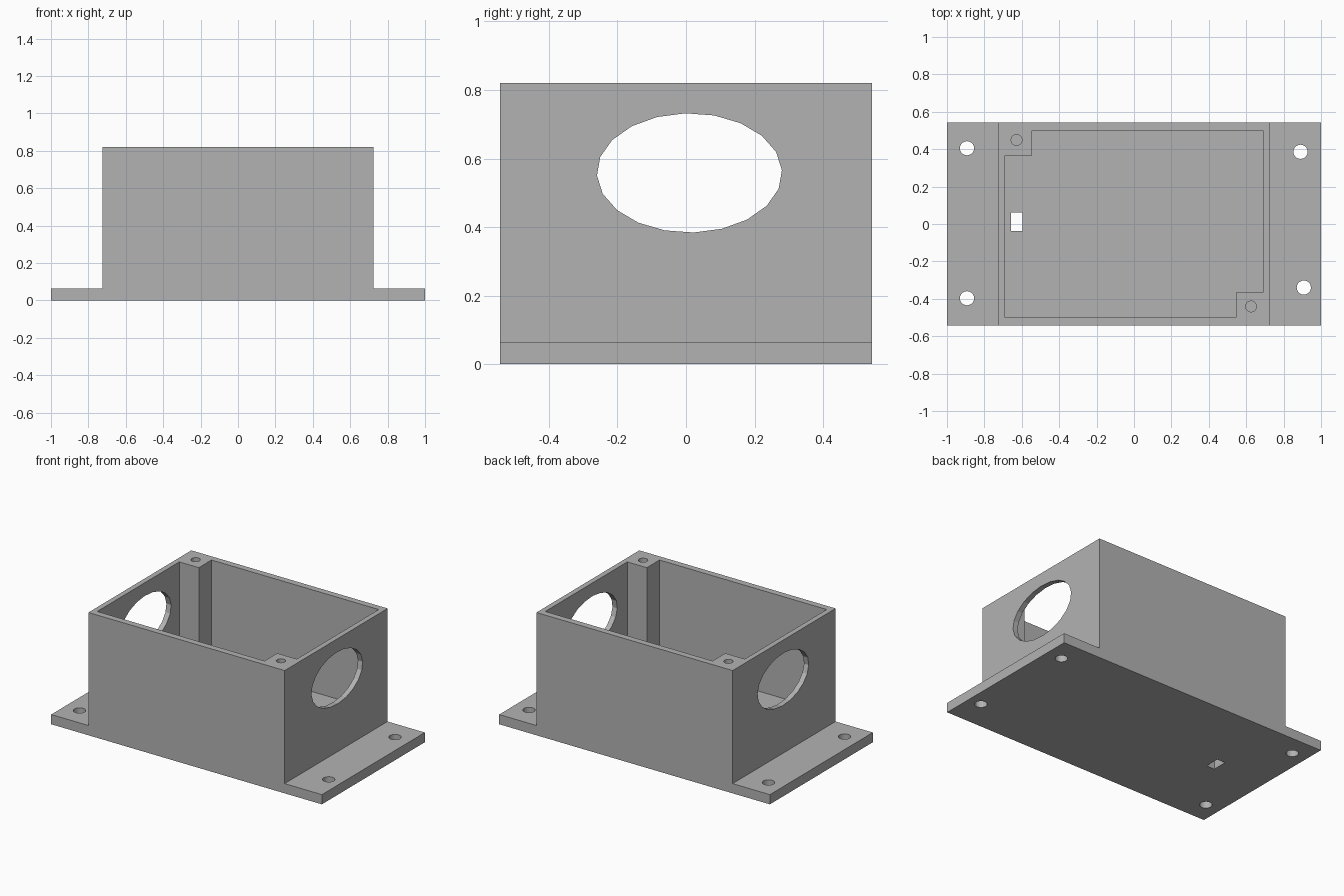
import bpy, bmesh
from math import cos, sin, tau, radians
from mathutils import Vector

if "Cube" in bpy.data.objects:
    bpy.data.objects.remove(bpy.data.objects["Cube"], do_unlink=True)

HALF_X, HALF_Y, TOP = 1.0, 0.543, 0.82
BODY_X, FLANGE = 0.725, 0.065
IN_X, IN_Y, FLOOR = 0.69, 0.5, 0.14

grey = bpy.data.materials.new("plain grey")
grey.use_nodes = True
colour = (0.45, 0.45, 0.45, 1)
grey.diffuse_color = colour
grey.node_tree.nodes["Principled BSDF"].inputs["Base Color"].default_value = colour


def prism(name, outline, direction):
    """Extrude a closed outline of 3D points into a solid."""
    bm = bmesh.new()
    face = bm.faces.new([bm.verts.new(p) for p in outline])
    moved = bmesh.ops.extrude_face_region(bm, geom=[face])["geom"]
    bmesh.ops.translate(bm, vec=Vector(direction),
                        verts=[v for v in moved if isinstance(v, bmesh.types.BMVert)])
    bmesh.ops.recalc_face_normals(bm, faces=bm.faces)
    mesh = bpy.data.meshes.new(name)
    bm.to_mesh(mesh)
    bm.free()
    mesh.materials.append(grey)
    obj = bpy.data.objects.new(name, mesh)
    bpy.context.collection.objects.link(obj)
    return obj


def ring(count, start=0.0):
    return [(cos(start + tau * i / count), sin(start + tau * i / count)) for i in range(count)]


def cut(target, cutter):
    """Subtract the cutter from the target and discard it."""
    cutter.hide_render = True
    mod = target.modifiers.new("cut", "BOOLEAN")
    mod.operation, mod.solver, mod.object = "DIFFERENCE", "EXACT", cutter
    bpy.context.view_layer.objects.active = target
    bpy.ops.object.modifier_apply(modifier=mod.name)
    bpy.data.objects.remove(cutter, do_unlink=True)


def drill(x, y, radius, bottom):
    outline = [(x + radius * c, y + radius * s, bottom) for c, s in ring(20)]
    cut(box, prism("drill_cutter", outline, (0, 0, 1)))


# Box body with mounting flanges, as one profile
side = [(HALF_X, 0), (HALF_X, FLANGE), (BODY_X, FLANGE), (BODY_X, TOP)]
side += [(-x, z) for x, z in reversed(side)]
box = prism("enclosure_box", [(x, -HALF_Y, z) for x, z in side], (0, 2 * HALF_Y, 0))

# Cavity, leaving a screw post in two opposite corners
POST_X, POST_Y = 0.546, 0.366
half = [(-IN_X, -IN_Y), (POST_X, -IN_Y), (POST_X, -POST_Y), (IN_X, -POST_Y)]
cavity = half + [(-x, -y) for x, y in half]
cut(box, prism("cavity_cutter", [(x, y, FLOOR) for x, y in cavity], (0, 0, 1)))

# Oval ports through both end walls
oval = [(-0.85, 0.01 + 0.27 * c, 0.558 + 0.174 * s) for c, s in ring(20, radians(2.5))]
cut(box, prism("port_cutter", oval, (1.7, 0, 0)))

# Flange holes, drilled through
for x, y in [(-0.893, 0.405), (-0.893, -0.397), (0.89, 0.386), (0.908, -0.34)]:
    drill(x, y, 0.038, -0.1)

# Blind screw holes in the posts
for x, y in [(-0.628, 0.449), (0.626, -0.441)]:
    drill(x, y, 0.029, 0.5)

# Cable slot in the floor
slot = [(-0.657, -0.037), (-0.597, -0.037), (-0.597, 0.062), (-0.657, 0.062)]
cut(box, prism("slot_cutter", [(x, y, -0.1) for x, y in slot], (0, 0, 0.4)))
